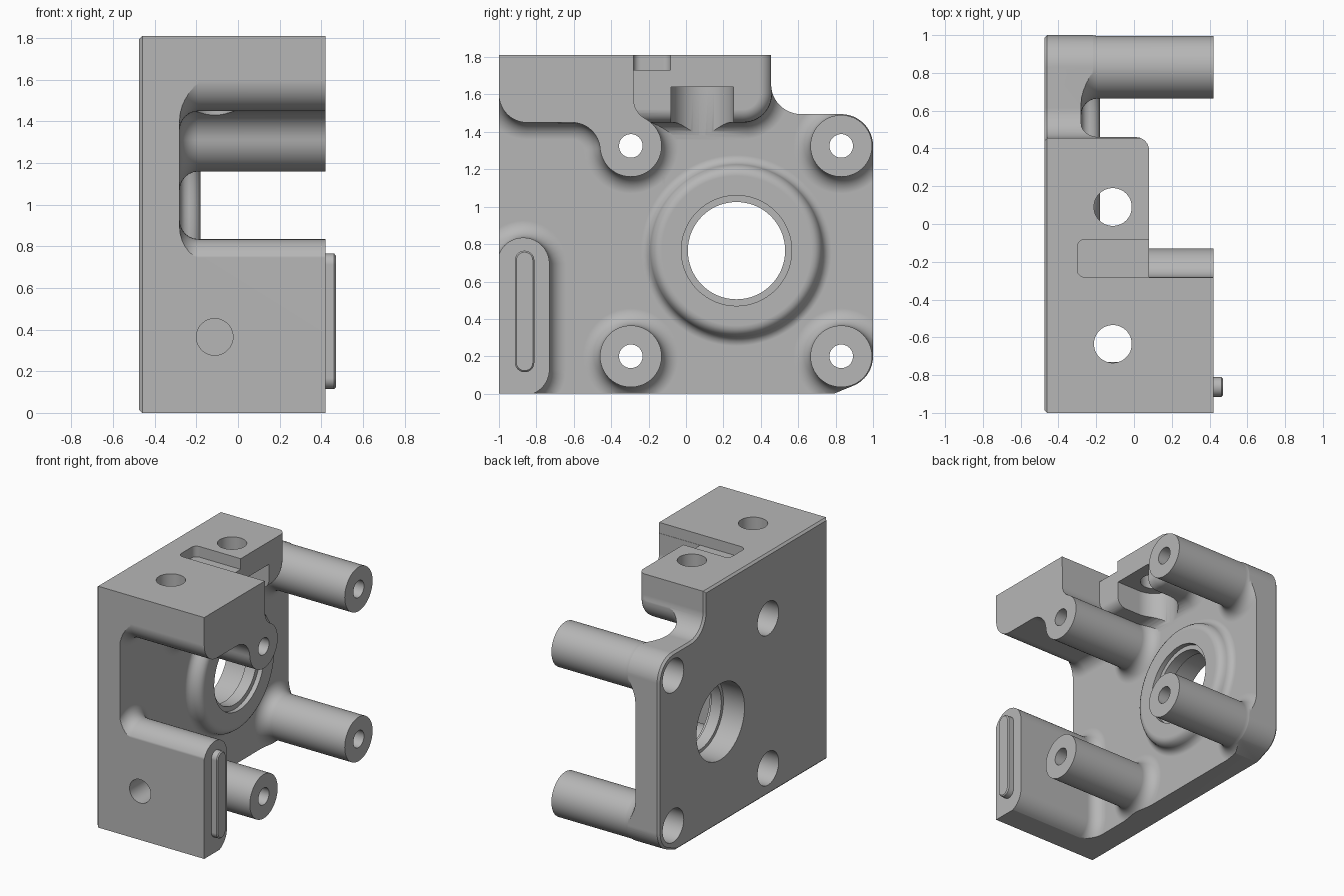
import bpy, bmesh
from math import sin, cos, pi, radians

cube = bpy.data.objects.get("Cube")
if cube:
    bpy.data.objects.remove(cube, do_unlink=True)

grey = bpy.data.materials.new("plain grey")
grey.use_nodes = True
grey.diffuse_color = (0.47, 0.47, 0.47, 1)
grey.node_tree.nodes["Principled BSDF"].inputs["Base Color"].default_value = grey.diffuse_color

WALL = -0.28   # inner face of the back plate
END = 0.42     # open end of posts and blocks


def arc(u, v, r, a0, a1, n=12):
    angles = [radians(a0 + (a1 - a0) * i / n) for i in range(n + 1)]
    return [(u + r * cos(a), v + r * sin(a)) for a in angles]


def circle(u, v, r, n=64):
    return arc(u, v, r, 0, 360, n)[:-1]


def offset(pts, d):
    """Move a counter-clockwise outline outwards by d with mitred corners."""
    out = []
    for i, (u, v) in enumerate(pts):
        normals = []
        for a, b in ((pts[i - 1], pts[i]), (pts[i], pts[(i + 1) % len(pts)])):
            du, dv = b[0] - a[0], b[1] - a[1]
            k = (du * du + dv * dv) ** 0.5
            normals.append((dv / k, -du / k))
        (a, b), (c, e) = normals
        k = d / (1 + a * c + b * e)
        out.append((u + (a + c) * k, v + (b + e) * k))
    return out


def loft(name, pts, rings, axis="x"):
    """Solid through copies of an outline; rings are (height, outward offset)."""
    place = {"x": lambda u, v, h: (h, u, v),
             "y": lambda u, v, h: (u, h, v),
             "z": lambda u, v, h: (u, v, h)}[axis]
    bm = bmesh.new()
    loops = [[bm.verts.new(place(u, v, h)) for u, v in offset(pts, d)] for h, d in rings]
    for low, high in zip(loops, loops[1:]):
        for i in range(len(pts)):
            j = (i + 1) % len(pts)
            bm.faces.new((low[i], low[j], high[j], high[i]))
    bm.faces.new(loops[0])
    bm.faces.new(loops[-1])
    bmesh.ops.recalc_face_normals(bm, faces=bm.faces)
    mesh = bpy.data.meshes.new(name)
    bm.to_mesh(mesh)
    bm.free()
    mesh.materials.append(grey)
    ob = bpy.data.objects.new(name, mesh)
    bpy.context.collection.objects.link(ob)
    return ob


def prism(name, pts, h0, h1, axis="x"):
    return loft(name, pts, [(h0, 0), (h1, 0)], axis)


def flare(r=0.09, n=6):
    """Rings of a fillet that blends a part into the plate."""
    steps = [pi / 2 * i / n for i in range(n + 1)]
    return [(WALL - 0.1, r)] + [(WALL + r * (1 - cos(t)), r * (1 - sin(t))) for t in steps]


def combine(body, tool, operation):
    mod = body.modifiers.new("combine", "BOOLEAN")
    mod.operation = operation
    mod.solver = "EXACT"
    mod.object = tool
    bpy.context.view_layer.objects.active = body
    bpy.ops.object.modifier_apply(modifier=mod.name)
    bpy.data.objects.remove(tool, do_unlink=True)


# Back plate, oversized and trimmed to its outline later
body = prism("bracket", [(-1.2, -0.2), (1.2, -0.2), (1.2, 2.1), (-1.2, 2.1)], -0.6, WALL)

# Three free posts
posts = [(-0.295, 0.2), (0.83, 0.2), (0.83, 1.325)]
for y, z in posts:
    combine(body, loft("post", circle(y, z, 0.165), flare() + [(0.5, 0)]), "UNION")

# Raised ring around the bore
bore = (0.27, 0.765)
ring = [(-0.4, 0.05), (WALL, 0.05), (-0.272, 0.025), (-0.255, 0.008), (-0.235, 0),
        (-0.215, -0.005), (-0.195, -0.02), (-0.184, -0.038), (-0.18, -0.06)]
combine(body, loft("ring", circle(*bore, 0.46, 96), ring), "UNION")

# Upper block with the fourth post grown into its underside
upper = ([(-0.28, 1.95), (-1.0001, 1.95)] + arc(-0.85, 1.6, 0.1501, 180, 270)
         + arc(-0.609, 1.3, 0.15, 90, 5) + arc(-0.295, 1.325, 0.165, 186, 421, 40)
         + arc(-0.16, 1.576, 0.12, 241, 180))
combine(body, loft("upper_block", upper, flare() + [(0.5, 0)]), "UNION")

# Shorter middle block with a rounded end
middle = [(-0.4, 1.95), (-0.4, 1.45)] + arc(0.305, 1.605, 0.155, 270, 360) + [(0.46, 1.95)]
rounding = [(0.01 + 0.07 * sin(t * pi / 12), 0.07 * (cos(t * pi / 12) - 1)) for t in range(7)]
combine(body, loft("middle_block", middle, flare() + rounding), "UNION")

# Lower front block
lower = ([(-1.01, -0.15), (-0.9, -0.15), (-0.9, -0.01)] + arc(-0.87, 0.13, 0.14, 270, 360)
         + arc(-0.87, 0.695, 0.14, 0, 180, 20))
combine(body, loft("lower_block", lower, flare() + [(0.5, 0)]), "UNION")

# Trim to the side outline, with a small chamfer at the back
outline = ([(-1, 0), (0.79, 0)] + arc(0.83, 0.2, 0.17, -65, 0) + arc(0.83, 1.325, 0.17, 0, 90)
           + arc(0.615, 1.655, 0.16, 270, 180) + [(0.455, 1.81), (-1, 1.81)])
combine(body, loft("trim", outline, [(-0.475, -0.015), (-0.46, 0), (END, 0)]), "INTERSECT")

# Bore with a step on both sides
cuts = [prism("cut", circle(*bore, 0.26, 96), -0.7, 0.2),
        prism("cut", circle(*bore, 0.295, 96), -0.215, 0.2),
        prism("cut", circle(*bore, 0.285, 96), -0.7, -0.3)]

# Screw holes through the posts, with recesses at the back
for y, z in posts + [(-0.295, 1.325)]:
    cuts.append(prism("cut", circle(y, z, 0.063, 40), -0.7, 0.7))
    cuts.append(prism("cut", circle(y, z, 0.125, 48), -0.7, -0.22))

# Vertical holes, blind front hole
cuts.append(prism("cut", circle(-0.112, -0.635, 0.1), 1.3, 2, "z"))
cuts.append(prism("cut", circle(-0.112, 0.09, 0.1), 1.5, 2, "z"))
cuts.append(prism("cut", circle(-0.112, 0.365, 0.088), -1.2, -0.8, "y"))

# Open seat under the middle block
seat = arc(-0.112, 0.087, 0.166, 90, 270, 32) + [(0.3, -0.079), (0.3, 0.253)]
cuts.append(prism("cut", seat, 1.37, 1.64, "z"))

# Shallow slot between the blocks
slot = (arc(-0.26, -0.122, 0.04, 90, 180, 6) + arc(-0.26, -0.242, 0.04, 180, 270, 6)
        + [(0.6, -0.282), (0.6, -0.082)])
cuts.append(prism("cut", slot, 1.73, 2, "z"))

for cut in cuts:
    combine(body, cut, "DIFFERENCE")

# Raised key on the lower block
key = arc(-0.863, 0.713, 0.052, 0, 180, 16) + arc(-0.863, 0.167, 0.052, 180, 360, 16)
tab = loft("key_tab", key, [(0.4, 0), (0.462, 0), (0.47, -0.008)])

# Smooth shading with crisp edges
for ob in (body, tab):
    bpy.ops.object.select_all(action="DESELECT")
    ob.select_set(True)
    bpy.context.view_layer.objects.active = ob
    bpy.ops.object.shade_smooth_by_angle(angle=radians(30))
    mod = ob.modifiers.new("even shading", "WEIGHTED_NORMAL")
    mod.keep_sharp = True
